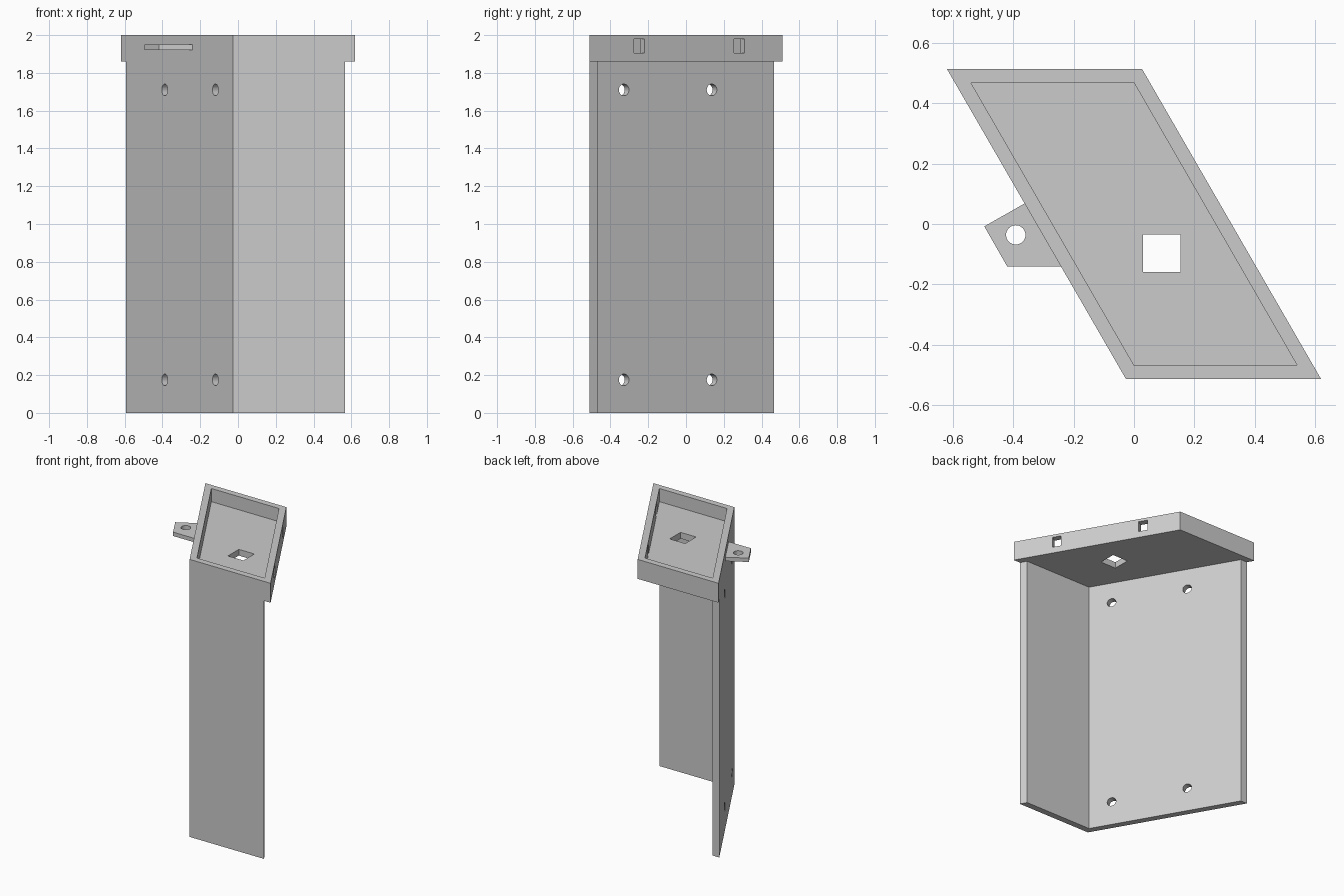
import bpy
import bmesh
from math import radians, tan

if "Cube" in bpy.data.objects:
    bpy.data.objects.remove(bpy.data.objects["Cube"], do_unlink=True)

grey = bpy.data.materials.new("plain_grey")
grey.use_nodes = True
colour = (0.6, 0.6, 0.6, 1)
grey.diffuse_color = colour
grey.node_tree.nodes["Principled BSDF"].inputs["Base Color"].default_value = colour

# Skewed plan: the sides lean 30 degrees away from the y axis
LEAN = radians(30)
OUT_U, IN_U = 0.3226, 0.2696      # half widths along x
OUT_V, IN_V = 0.512, 0.467        # half depths along y
TRAY_BASE, TRAY_FLOOR, TOP = 1.86, 1.905, 2.0


def plan(u, v):
    return (u - v * tan(LEAN), v)


def skewed(u, v):
    return [plan(-u, -v), plan(u, -v), plan(u, v), plan(-u, v)]


def prism(name, outline, low, high):
    bm = bmesh.new()
    base = bm.faces.new([bm.verts.new((x, y, low)) for x, y in outline])
    grown = bmesh.ops.extrude_face_region(bm, geom=[base])["geom"]
    verts = [g for g in grown if isinstance(g, bmesh.types.BMVert)]
    bmesh.ops.translate(bm, vec=(0, 0, high - low), verts=verts)
    bmesh.ops.recalc_face_normals(bm, faces=bm.faces)
    mesh = bpy.data.meshes.new(name)
    bm.to_mesh(mesh)
    bm.free()
    obj = bpy.data.objects.new(name, mesh)
    bpy.context.collection.objects.link(obj)
    mesh.materials.append(grey)
    return obj


def box_cutter(centre, size, turn=0):
    bpy.ops.mesh.primitive_cube_add(size=1, location=centre, rotation=(0, 0, turn))
    bpy.context.object.scale = size
    return bpy.context.object


def drill(centre, radius, rotation):
    bpy.ops.mesh.primitive_cylinder_add(vertices=32, radius=radius, depth=0.2,
                                        location=centre, rotation=rotation)
    return bpy.context.object


def cut(obj, cutter):
    cutter.hide_render = True
    cutter.data.materials.clear()
    cutter.data.materials.append(grey)
    mod = obj.modifiers.new("cut", "BOOLEAN")
    mod.operation = "DIFFERENCE"
    mod.solver = "EXACT"
    mod.object = cutter
    bpy.context.view_layer.update()
    bpy.context.view_layer.objects.active = obj
    bpy.ops.object.modifier_apply(modifier=mod.name)
    bpy.data.objects.remove(cutter, do_unlink=True)


# Two upright panels meeting in a corner
panels = prism("wall_panels", [
    plan(-OUT_U, -OUT_V), plan(IN_U, -OUT_V), plan(IN_U, -IN_V),
    plan(-IN_U, -IN_V), plan(-IN_U, IN_V), plan(-OUT_U, IN_V)], 0, TRAY_BASE)

# Screw holes square to the slanted panel
for v in (-0.34, 0.125):
    for z in (0.175, 1.71):
        x, y = plan(-(OUT_U + IN_U) / 2, v)
        cut(panels, drill((x, y, z), 0.031, (0, radians(90), LEAN)))

# Open tray on top
tray = prism("tray", skewed(OUT_U, OUT_V), TRAY_BASE, TOP)
cut(tray, prism("recess_cutter", skewed(IN_U, IN_V), TRAY_FLOOR, TOP + 0.1))

# Square opening in the tray floor
cut(tray, box_cutter((0.092, -0.096, TRAY_BASE), (0.124, 0.124, 0.3)))

# Two slots through the slanted tray rim
for v in (-0.259, 0.271):
    x, y = plan((OUT_U + IN_U) / 2, v)
    cut(tray, box_cutter((x, y, 1.943), (0.12, 0.063, 0.075), LEAN))

# Mounting tab with a round hole
tab = prism("mounting_tab", [
    plan(-OUT_U, 0.068), (-0.495, -0.008), (-0.419, -0.141),
    plan(-OUT_U, -0.141)], 1.922, 1.95)
cut(tab, drill((-0.391, -0.036, 1.936), 0.032, (0, 0, 0)))
